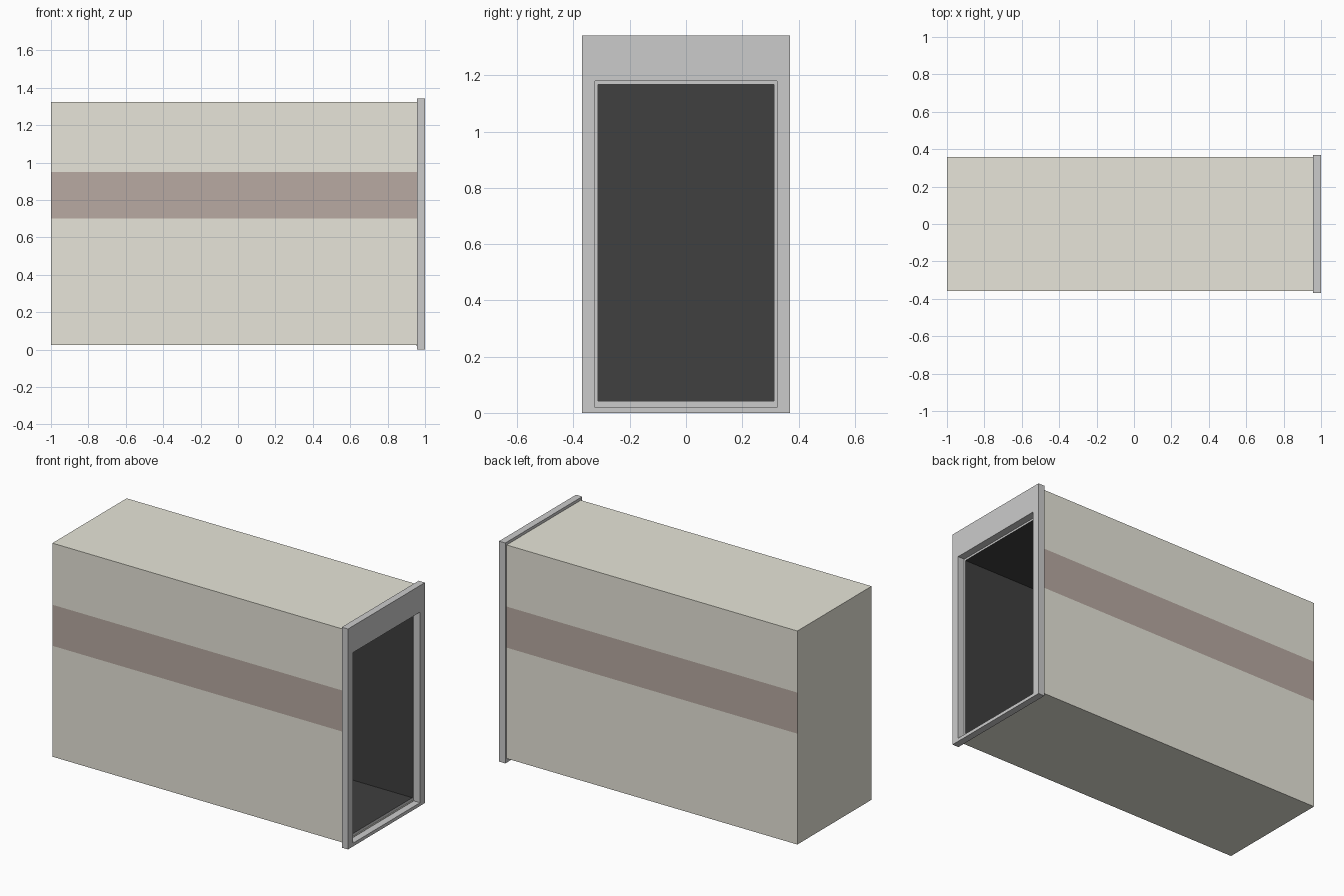
import bpy

if "Cube" in bpy.data.objects:
    bpy.data.objects.remove(bpy.data.objects["Cube"])


def material(name, rgb):
    m = bpy.data.materials.new(name)
    m.diffuse_color = (*rgb, 1)
    m.use_nodes = True
    m.node_tree.nodes["Principled BSDF"].inputs["Base Color"].default_value = m.diffuse_color
    return m


def rect(x, half_y, z0, z1, cuts=()):
    """Rectangular loop facing +x, with optional extra points up both sides."""
    side = [z0, *cuts, z1]
    return ([(x, half_y, z) for z in side] +
            [(x, -half_y, z) for z in reversed(side)])


def skin(name, loops, mats=(), cap_first=False, cap_last=False):
    """Bridge successive loops with quads, optionally closing the ends."""
    n = len(loops[0])
    verts = [p for loop in loops for p in loop]
    faces = [(k * n + i, k * n + (i + 1) % n,
              (k + 1) * n + (i + 1) % n, (k + 1) * n + i)
             for k in range(len(loops) - 1) for i in range(n)]
    if cap_first:
        faces.append(tuple(reversed(range(n))))
    if cap_last:
        faces.append(tuple(range(len(verts) - n, len(verts))))
    mesh = bpy.data.meshes.new(name)
    mesh.from_pydata(verts, [], faces)
    for m in mats:
        mesh.materials.append(m)
    ob = bpy.data.objects.new(name, mesh)
    bpy.context.collection.objects.link(ob)
    return ob


beige = material("beige", (0.80, 0.785, 0.695))
brown = material("brown", (0.48, 0.40, 0.36))
black = material("black", (0.05, 0.05, 0.05))

STRIPE = (0.70, 0.95)
BODY = (0.357, 0.025, 1.325)
OPENING = (0.323, 0.02, 1.18)
INNER = (0.313, 0.042, 1.168)

# Outer shell, with the stripe coloured on both long sides
body = skin("body", [rect(-1, *BODY, STRIPE), rect(0.96, *BODY, STRIPE)],
            [beige, brown], cap_first=True)
for f in body.data.polygons:
    if abs(f.normal.y) > 0.9 and STRIPE[0] < f.center.z < STRIPE[1]:
        f.material_index = 1

# Entrance frame: raised border, then a recessed inner lip
skin("entrance_frame", [
    rect(0.958, *BODY),
    rect(0.958, 0.37, 0, 1.342),
    rect(1.0, 0.37, 0, 1.342),
    rect(1.0, *OPENING),
    rect(0.955, *OPENING),
    rect(0.955, *INNER),
])

# Dark hollow interior
skin("interior", [rect(0.955, *INNER), rect(-0.95, *INNER)],
     [black], cap_last=True)
